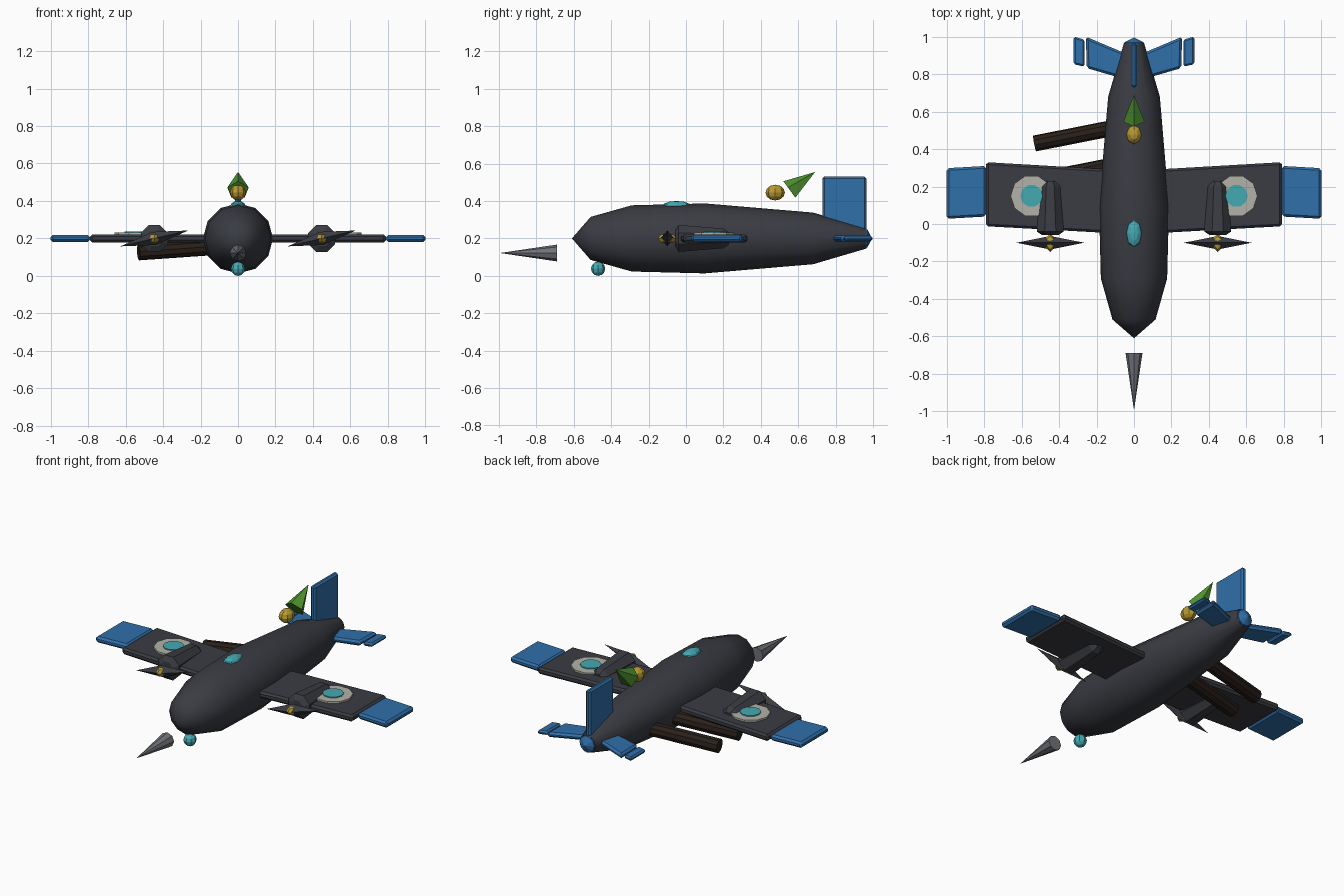
import bpy, bmesh
from math import cos, sin, pi, radians
from mathutils import Vector, Matrix

if "Cube" in bpy.data.objects:
    bpy.data.objects.remove(bpy.data.objects["Cube"])

COLORS = {
    "charcoal": (0.042, 0.045, 0.055), "blue": (0.03, 0.16, 0.40), "teal": (0.06, 0.40, 0.45),
    "gold": (0.48, 0.32, 0.03), "green": (0.08, 0.30, 0.03), "brown": (0.022, 0.014, 0.01),
    "cream": (0.45, 0.45, 0.40), "steel": (0.16, 0.17, 0.19),
}
mats = {}
for key, rgb in COLORS.items():
    mats[key] = bpy.data.materials.new(key)
    mats[key].diffuse_color = (*rgb, 1)


def finish(name, bm, color, smooth=False):
    bmesh.ops.recalc_face_normals(bm, faces=bm.faces)
    for f in bm.faces:
        f.smooth = smooth
    me = bpy.data.meshes.new(name)
    bm.to_mesh(me)
    bm.free()
    me.materials.append(mats[color])
    ob = bpy.data.objects.new(name, me)
    bpy.context.collection.objects.link(ob)
    return ob


def turned(name, base, direction, profile, n, color, roll=0.0, smooth=False):
    """Rings of (distance, radius) along an axis; radius 0 makes a point."""
    bm = bmesh.new()
    rot = Vector((0, 0, 1)).rotation_difference(Vector(direction).normalized()).to_matrix()
    rings = []
    for t, r in profile:
        count = n if r else 1
        rings.append([bm.verts.new(Vector(base) + rot @ Vector(
            (r * cos(roll + 2 * pi * i / n), r * sin(roll + 2 * pi * i / n), t))) for i in range(count)])
    for a, b in zip(rings, rings[1:]):
        for i in range(n):
            j = (i + 1) % n
            quad = [a[i % len(a)], a[j % len(a)], b[j % len(b)], b[i % len(b)]]
            bm.faces.new(list(dict.fromkeys(quad)))
    for end in (rings[0], rings[-1]):
        if len(end) > 1:
            bm.faces.new(end)
    return finish(name, bm, color, smooth)


def ball(name, loc, half, color, u=8, v=6):
    bm = bmesh.new()
    bmesh.ops.create_uvsphere(bm, u_segments=u, v_segments=v, radius=1,
                              matrix=Matrix.LocRotScale(Vector(loc), None, Vector(half)))
    return finish(name, bm, color)


def slab(name, outline, thick, color, bevel=0.012):
    """Flat panel from an x-y outline, centred on z = 0.2."""
    bm = bmesh.new()
    face = bm.faces.new([bm.verts.new((x, y, 0.2 - thick / 2)) for x, y in outline])
    new = bmesh.ops.extrude_face_region(bm, geom=[face])["geom"]
    bmesh.ops.translate(bm, vec=(0, 0, thick), verts=[g for g in new if isinstance(g, bmesh.types.BMVert)])
    ob = finish(name, bm, color)
    mod = ob.modifiers.new("bevel", "BEVEL")
    mod.width, mod.segments = bevel, 1
    return ob


Y = (0, 1, 0)

# Fuselage and tail cap
turned("fuselage", (0, 0, 0.2), Y,
       [(-0.61, 0), (-0.51, 0.115), (-0.29, 0.177), (0.1, 0.187), (0.68, 0.138), (0.965, 0.054)],
       12, "charcoal", smooth=True)
bpy.context.view_layer.objects.active = bpy.data.objects["fuselage"]
bpy.data.objects["fuselage"].select_set(True)
bpy.ops.object.shade_smooth_by_angle(angle=radians(40))
turned("tail_cap", (0, 0, 0.2), Y, [(0.955, 0.056), (0.97, 0.05), (0.995, 0)], 10, "blue")

# Wings, stabilizers, engines
for s, side in ((1, "right"), (-1, "left")):
    def mirror(pts):
        return [(s * x, y) for x, y in pts]

    slab(side + "_wing", mirror([(0.1, -0.05), (0.79, -0.012), (0.79, 0.33), (0.1, 0.29)]), 0.042, "charcoal")
    slab(side + "_wing_tip", mirror([(0.79, 0.04), (1.0, 0.028), (1.0, 0.298), (0.79, 0.31)]), 0.038, "blue")
    slab(side + "_stabilizer", mirror([(0.02, 0.765), (0.252, 0.832), (0.257, 1.0), (0.02, 0.9)]), 0.032, "blue")
    slab(side + "_stabilizer_tip", mirror([(0.264, 0.84), (0.322, 0.853), (0.322, 1.0), (0.264, 0.985)]),
         0.024, "blue", 0.009)
    turned(side + "_roundel", (s * 0.547, 0.15, 0.21), (0, 0, 1), [(0, 0.112), (0.022, 0.112)], 10, "cream")
    turned(side + "_roundel_centre", (s * 0.547, 0.15, 0.21), (0, 0, 1), [(0, 0.06), (0.028, 0.06)], 10, "teal")

    cx = s * 0.447
    turned(side + "_engine", (cx, 0, 0.2), Y,
           [(-0.06, 0.045), (-0.04, 0.078), (0.2, 0.057), (0.23, 0.035)], 8, "charcoal", roll=pi / 8)
    for d, label in ((1, "a"), (-1, "b")):
        turned(f"{side}_propeller_blade_{label}", (cx, -0.1, 0.2), (d * 0.18, 0, d * 0.042),
               [(0, 0.036), (0.186, 0)], 4, "charcoal")
    ball(side + "_spinner", (cx, -0.1, 0.2), (0.028, 0.05, 0.028), "gold", 6, 4)

# Vertical fin
bm = bmesh.new()
bmesh.ops.create_cube(bm, size=1, matrix=Matrix.LocRotScale(
    Vector((0, 0.847, 0.375)), None, Vector((0.032, 0.235, 0.31))))
fin = finish("tail_fin", bm, "blue")
mod = fin.modifiers.new("bevel", "BEVEL")
mod.width, mod.segments = 0.01, 1

# Canopy, belly ball and floating nose spike
ball("canopy", (0, -0.05, 0.37), (0.042, 0.08, 0.03), "teal")
ball("belly_ball", (0, -0.47, 0.038), (0.038, 0.038, 0.038), "teal")
turned("nose_spike", (0, -0.69, 0.122), (0, -1, 0), [(0, 0.045), (0.305, 0)], 8, "steel")

# Gold ball and green cone above the tail
ball("gold_ball", (0, 0.477, 0.445), (0.042, 0.052, 0.042), "gold")
turned("green_cone", (0, 0.556, 0.457), (0, 0.134, 0.098), [(0, 0.06), (0.166, 0)], 5, "green", roll=-pi / 2)

# Two rods on the left side
for i, y in enumerate((0.51, 0.31)):
    turned(f"left_rod_{i + 1}", (-0.1, y + 0.005, 0.155), (-0.43, -0.085, -0.03),
           [(0, 0.043), (0.44, 0.043)], 10, "brown")

for m in bpy.data.materials:
    if m.users and not m.is_grease_pencil:
        m.use_nodes = True
        m.node_tree.nodes["Principled BSDF"].inputs["Base Color"].default_value = m.diffuse_color
